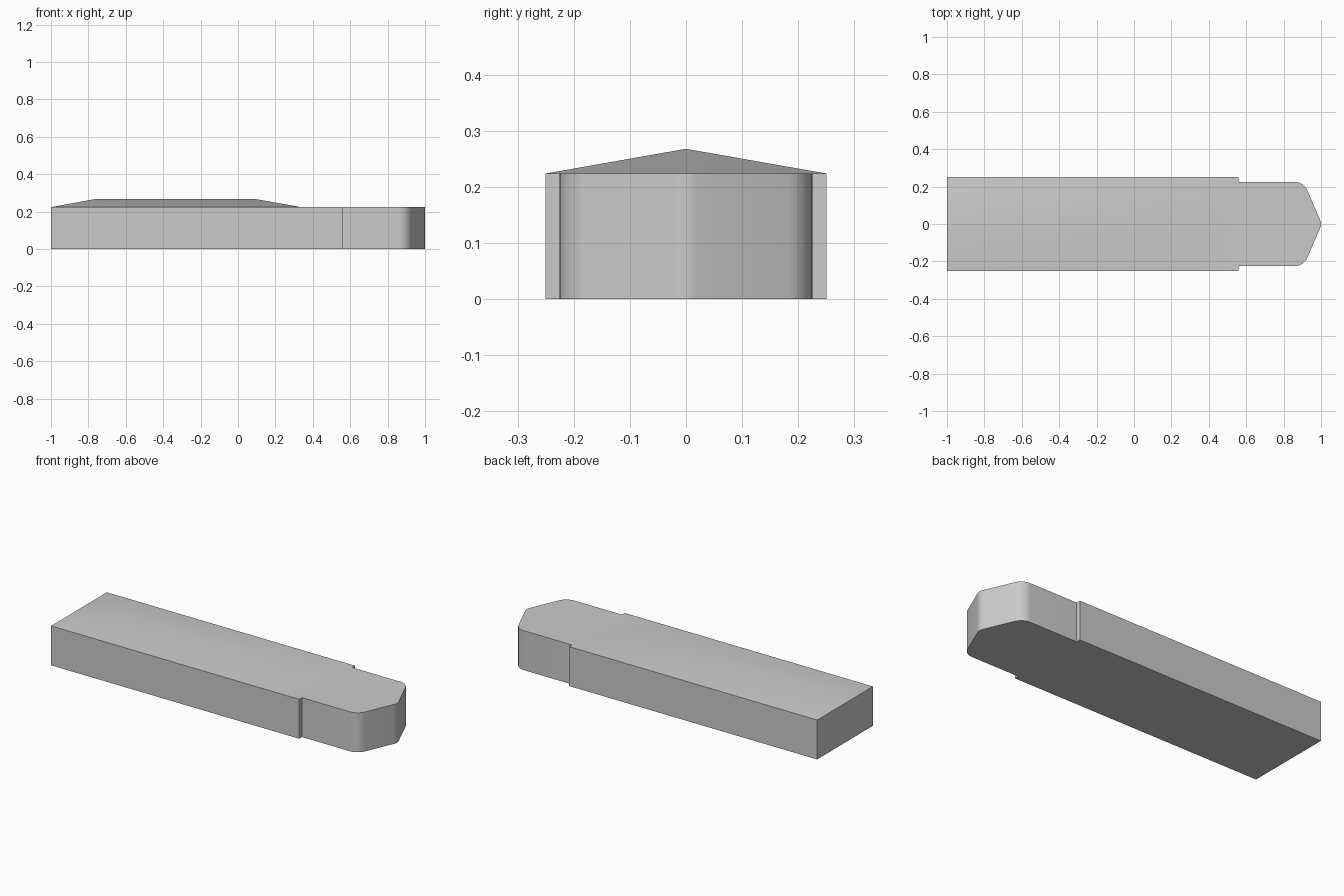
import bpy
import bmesh
from math import sin, cos, radians

cube = bpy.data.objects.get("Cube")
if cube:
    bpy.data.objects.remove(cube)

DECK, RIDGE = 0.224, 0.268      # flat top height and crest height
HALF, NOSE = 0.25, 0.225        # half widths of the body and the nose
TAPER = 24                      # direction of the slanted nose sides, degrees


def arc(cx, cy, r, start, end, steps):
    """Points of a circular arc, angles in degrees."""
    angles = [radians(start + (end - start) * i / steps) for i in range(steps + 1)]
    return [(cx + r * cos(a), cy + r * sin(a)) for a in angles]


# Left half of the plan outline, from the tail to the tip
r_corner, r_tip = 0.072, 0.05
half = [(-1, HALF), (0.34, HALF), (0.56, HALF), (0.56, NOSE)]
half += arc(0.86, NOSE - r_corner, r_corner, 90, TAPER, 8)
half += arc(1 - r_tip, 0, r_tip, TAPER, 0, 4)
outline = half + [(x, -y) for x, y in reversed(half[:-1])]

# Block with bottom and side walls
bm = bmesh.new()
low = [bm.verts.new((x, y, 0)) for x, y in outline]
top = [bm.verts.new((x, y, DECK)) for x, y in outline]
bm.faces.new(low)
n = len(outline)
for i in range(n):
    j = (i + 1) % n
    bm.faces.new((low[i], low[j], top[j], top[i]))

# Flat deck over the nose, and hipped crest over the body
bm.faces.new(top[1:-1])
tail_ridge = bm.verts.new((-0.76, 0, RIDGE))
front_ridge = bm.verts.new((0.09, 0, RIDGE))
bm.faces.new((top[0], top[-1], tail_ridge))
bm.faces.new((top[1], top[-2], front_ridge))
bm.faces.new((top[0], top[1], front_ridge, tail_ridge))
bm.faces.new((top[-1], top[-2], front_ridge, tail_ridge))
bmesh.ops.recalc_face_normals(bm, faces=bm.faces)

mesh = bpy.data.meshes.new("block_body")
bm.to_mesh(mesh)
bm.free()
body = bpy.data.objects.new("block_body", mesh)
bpy.context.collection.objects.link(body)

# Plain grey material
grey = (0.6, 0.6, 0.6, 1)
mat = bpy.data.materials.new("plain grey")
mat.use_nodes = True
mat.diffuse_color = grey
mat.node_tree.nodes["Principled BSDF"].inputs["Base Color"].default_value = grey
mesh.materials.append(mat)

# Smooth shading with sharp rims
bpy.ops.object.select_all(action='DESELECT')
body.select_set(True)
bpy.context.view_layer.objects.active = body
bpy.ops.object.shade_smooth_by_angle(angle=radians(30))
